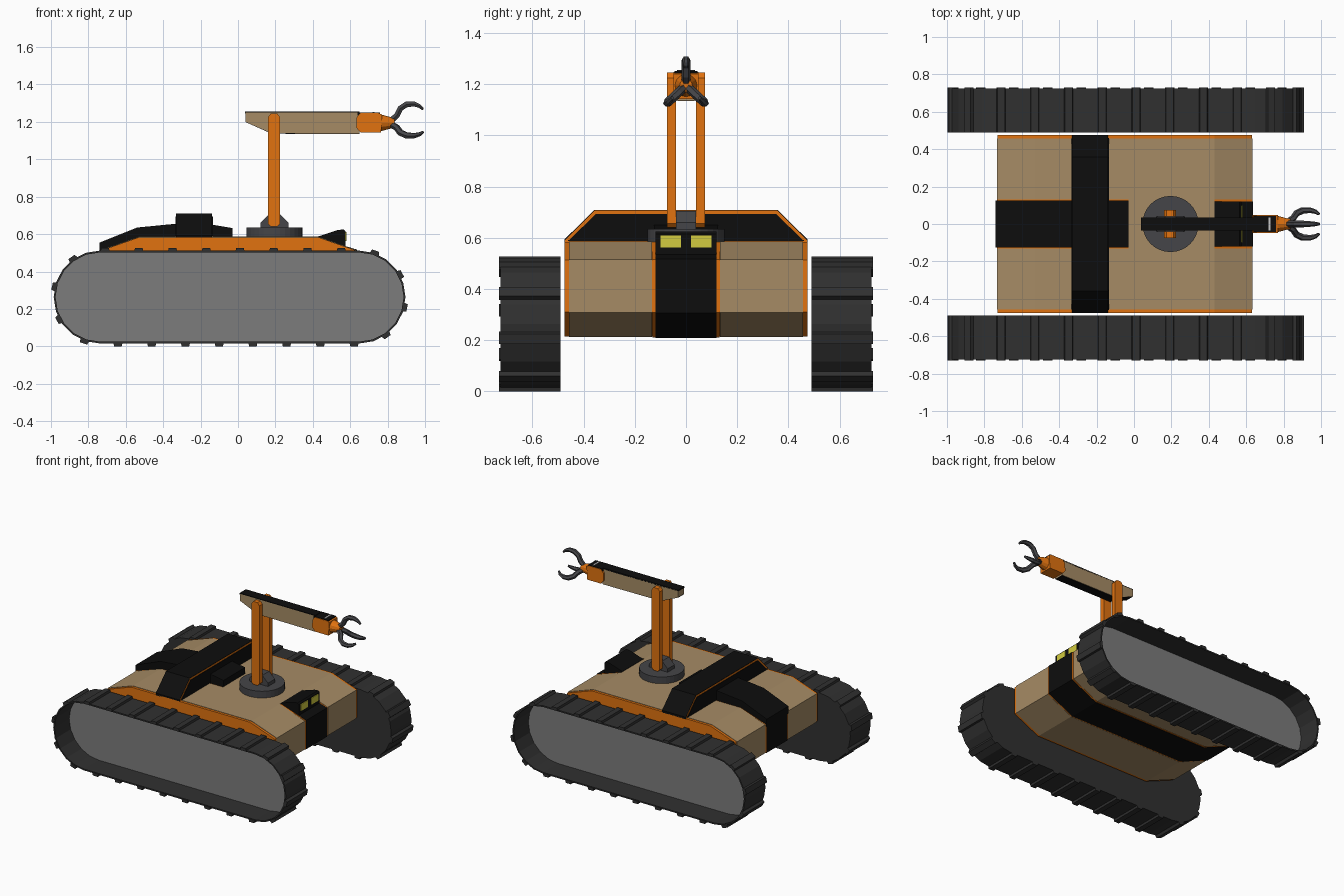
import bpy, bmesh, math
from mathutils import Vector

if "Cube" in bpy.data.objects:
    bpy.data.objects.remove(bpy.data.objects["Cube"])

def mat(name, c):
    m = bpy.data.materials.new(name)
    m.diffuse_color = (*c, 1)
    m.use_nodes = True
    m.node_tree.nodes["Principled BSDF"].inputs["Base Color"].default_value = m.diffuse_color
    return m

ORANGE = mat("orange", (0.75, 0.17, 0.005))
TAN = mat("tan", (0.38, 0.26, 0.13))
BLACK = mat("black", (0.004, 0.004, 0.004))
RUBBER = mat("rubber", (0.03, 0.03, 0.03))
STEEL = mat("steel", (0.06, 0.06, 0.065))
PLATE = mat("plate", (0.2, 0.2, 0.2))
YELLOW = mat("yellow", (0.65, 0.6, 0.05))
WHITE = mat("white", (0.9, 0.9, 0.9))

def finish(name, bm, m):
    bmesh.ops.recalc_face_normals(bm, faces=bm.faces)
    me = bpy.data.meshes.new(name)
    bm.to_mesh(me)
    bm.free()
    me.materials.append(m)
    ob = bpy.data.objects.new(name, me)
    bpy.context.collection.objects.link(ob)
    return ob

def prism(name, pts, lo, hi, m, axis='y', bm=None):
    """Extrude a 2D profile along y (points are x,z) or x (points are y,z)."""
    own = bm is None
    bm = bm or bmesh.new()
    put = (lambda p, d: (p[0], d, p[1])) if axis == 'y' else (lambda p, d: (d, p[0], p[1]))
    a = [bm.verts.new(put(p, lo)) for p in pts]
    b = [bm.verts.new(put(p, hi)) for p in pts]
    bm.faces.new(a)
    bm.faces.new(b[::-1])
    for i in range(len(pts)):
        j = (i + 1) % len(pts)
        bm.faces.new((a[i], a[j], b[j], b[i]))
    return finish(name, bm, m) if own else None

def rect(x0, x1, z0, z1):
    return [(x0, z0), (x1, z0), (x1, z1), (x0, z1)]

def grow(pts, d):
    """Offset a counter-clockwise profile outward by d."""
    out = []
    for i, p in enumerate(pts):
        p, a, b = Vector(p), Vector(pts[i - 1]), Vector(pts[(i + 1) % len(pts)])
        e, f = (p - a).normalized(), (b - p).normalized()
        n1, n2 = Vector((e.y, -e.x)), Vector((f.y, -f.x))
        out.append(tuple(p + (n1 + n2) * d / (1 + n1.dot(n2))))
    return out

# ---- tracks
XL, XR, ZC, R = -0.737, 0.647, 0.2635, 0.2485

def stadium(r, n=10):
    return ([(XR + r * math.cos(t), ZC + r * math.sin(t)) for t in
             [-math.pi / 2 + math.pi * i / n for i in range(n + 1)]] +
            [(XL + r * math.cos(t), ZC + r * math.sin(t)) for t in
             [math.pi / 2 + math.pi * i / n for i in range(n + 1)]])

def walk(s):
    """Point and outward direction at distance s along the track loop."""
    L, arc = XR - XL, math.pi * R
    s %= 2 * (L + arc)
    if s < L:
        return Vector((XR - s, ZC + R)), Vector((0, 1))
    s -= L
    c, t = XL, math.pi / 2 + s / R
    if s >= arc:
        s -= arc
        if s < L:
            return Vector((XL + s, ZC - R)), Vector((0, -1))
        c, t = XR, -math.pi / 2 + (s - L) / R
    n = Vector((math.cos(t), math.sin(t)))
    return Vector((c, ZC)) + n * R, n

for side, s in (("front", -1), ("back", 1)):
    # hollow belt, closed on its inner side
    bm = bmesh.new()
    loops = [[bm.verts.new((x, s * y, z)) for x, z in stadium(r)]
             for r, y in ((R, 0.49), (R, 0.725), (R - 0.01, 0.725), (R - 0.01, 0.545))]
    for a, b in zip(loops, loops[1:]):
        for i in range(len(a)):
            j = (i + 1) % len(a)
            bm.faces.new((a[i], a[j], b[j], b[i]))
    bm.faces.new(loops[0])
    bm.faces.new(loops[-1])
    finish(side + "_track_belt", bm, RUBBER)
    prism(side + "_track_plate", stadium(R - 0.01), s * 0.53, s * 0.555, PLATE)
    # tread lugs
    bm = bmesh.new()
    total = 2 * (XR - XL + math.pi * R)
    for i in range(24):
        p, n = walk(0.095 + total * i / 24)
        t = Vector((-n.y, n.x))
        pts = [p + t * 0.025 - n * 0.006, p + t * 0.02 + n * 0.015,
               p - t * 0.02 + n * 0.015, p - t * 0.025 - n * 0.006]
        prism("", pts, s * 0.49, s * 0.73, RUBBER, bm=bm)
    finish(side + "_track_lugs", bm, RUBBER)

# ---- hull: orange core, tan panels, black centre belt
hull = [(-0.5, 0.215), (0.43, 0.215), (0.63, 0.31), (0.63, 0.513), (0.43, 0.583),
        (-0.53, 0.583), (-0.73, 0.513), (-0.73, 0.31)]
prism("hull_core", hull, -0.475, 0.475, ORANGE)
for side, s in (("front", -1), ("back", 1)):
    prism(side + "_hull_panel", grow(hull, 0.003), s * 0.132, s * 0.457, TAN)
prism("hull_deck", rect(-0.03, 0.43, 0.57, 0.586), -0.14, 0.14, TAN)
belt = grow(hull, 0.006)
belt[4:6] = [(0.43, 0.58), (-0.53, 0.58)]
prism("centre_belt_trim", grow(hull, 0.0035)[:4] + hull[4:6] + grow(hull, 0.0035)[6:], -0.13, 0.13, ORANGE)
prism("centre_belt", belt, -0.12, 0.12, BLACK)
prism("rear_spine", [(-0.74, 0.5), (-0.03, 0.575), (-0.03, 0.632), (-0.135, 0.65),
                     (-0.335, 0.655), (-0.54, 0.635), (-0.74, 0.555)], -0.125, 0.125, BLACK)

# ---- cross band with orange rim
band = [(-0.472, 0.58), (0.472, 0.58), (0.472, 0.592), (0.357, 0.706), (-0.357, 0.706), (-0.472, 0.592)]
prism("cross_band_rim", band, -0.332, -0.138, ORANGE, 'x')
prism("cross_band_faces", grow(band, -0.012), -0.335, -0.135, BLACK, 'x')
prism("cross_band_top", grow(band, 0.003), -0.331, -0.139, BLACK, 'x')

# ---- headlamp
prism("headlamp_housing", [(0.43, 0.575), (0.575, 0.525), (0.575, 0.615), (0.565, 0.625),
                           (0.535, 0.622), (0.43, 0.588)], -0.12, 0.12, BLACK)
for side, s in (("front", -1), ("back", 1)):
    prism(side + "_headlamp", rect(0.57, 0.58, 0.562, 0.61), s * 0.02, s * 0.1, YELLOW)

# ---- turret
bm = bmesh.new()
bmesh.ops.create_cone(bm, cap_ends=True, segments=32, radius1=0.15, radius2=0.15, depth=0.055)
bmesh.ops.translate(bm, verts=bm.verts, vec=(0.195, 0, 0.6075))
finish("turret_disc", bm, STEEL)
prism("turret_mount", [(0.12, 0.63), (0.27, 0.63), (0.27, 0.66), (0.225, 0.705),
                       (0.165, 0.705), (0.12, 0.66)], -0.04, 0.04, STEEL)

# ---- twin posts with chamfered ends
post = [(0.175, 0.64), (0.21, 0.64), (0.225, 0.655), (0.225, 1.225), (0.21, 1.245),
        (0.175, 1.245), (0.16, 1.225), (0.16, 0.655)]
for side, s in (("front", -1), ("back", 1)):
    prism(side + "_post", post, s * 0.04, s * 0.075, ORANGE)

# ---- upper arm
arm = [(0.04, 1.2), (0.18, 1.14), (0.65, 1.137), (0.65, 1.25), (0.04, 1.25)]
prism("arm_body", arm, -0.036, 0.036, TAN)
prism("arm_top", rect(0.038, 0.65, 1.245, 1.255), -0.036, 0.036, BLACK)
prism("arm_underside", [(0.038, 1.2), (0.18, 1.137), (0.65, 1.134), (0.65, 1.14),
                        (0.18, 1.145), (0.045, 1.205)], -0.033, 0.033, BLACK)
wrist = [(0.655, 1.143), (0.765, 1.143), (0.77, 1.24), (0.75, 1.247), (0.655, 1.247),
         (0.635, 1.225), (0.632, 1.17)]
prism("wrist_block", wrist, -0.048, 0.048, ORANGE)
prism("wrist_cap", rect(0.64, 0.76, 1.235, 1.251), -0.044, 0.044, BLACK)
prism("wrist_light", rect(0.72, 0.73, 1.25, 1.254), -0.034, 0.034, WHITE)
bm = bmesh.new()
bmesh.ops.create_cone(bm, cap_ends=True, segments=12, radius1=0.045, radius2=0.025, depth=0.075)
for v in bm.verts:
    v.co = Vector((v.co.z + 0.80, v.co.x, v.co.y + 1.195))
finish("wrist_hub", bm, ORANGE)

# ---- three curved claws: tapered curve sweeps
path = [(0.815, 0.008, 1), (0.85, 0.04, 1), (0.868, 0.077, 1), (0.9, 0.098, 1),
        (0.94, 0.101, 0.85), (0.97, 0.09, 0.65), (0.99, 0.072, 0.4)]
for i, deg in enumerate((90, 223, 317)):
    cu = bpy.data.curves.new("claw_%d" % (i + 1), 'CURVE')
    cu.dimensions = '3D'
    cu.bevel_depth = 0.018
    cu.bevel_resolution = 1
    cu.use_fill_caps = True
    sp = cu.splines.new('POLY')
    sp.points.add(len(path) - 1)
    sp.use_smooth = False
    a = math.radians(deg)
    for pt, (x, r, w) in zip(sp.points, path):
        pt.co = (x, r * math.cos(a), 1.195 + r * math.sin(a), 1)
        pt.radius = w
    cu.materials.append(STEEL)
    bpy.context.collection.objects.link(bpy.data.objects.new(cu.name, cu))
